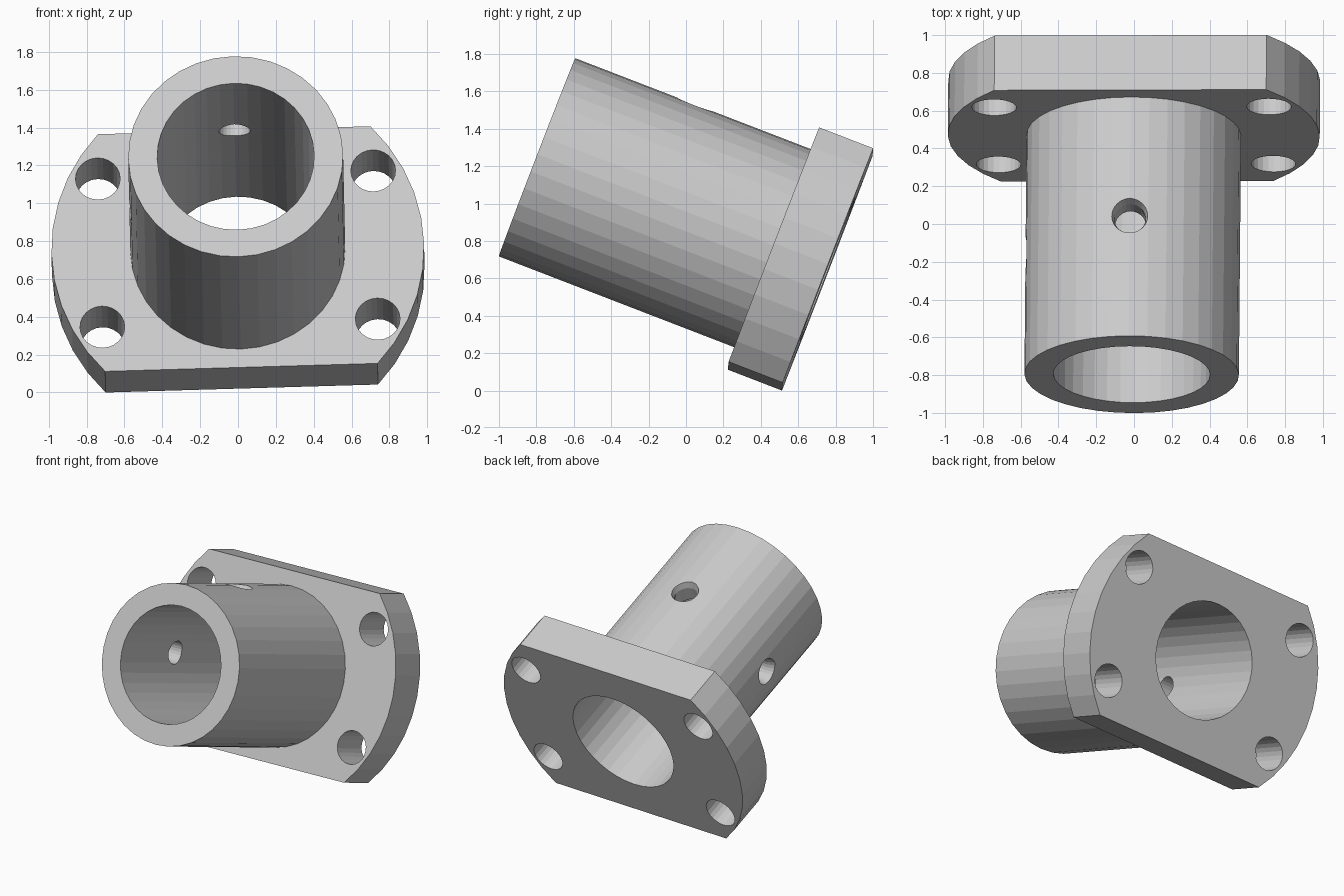
import bpy, bmesh, math
from mathutils import Matrix, Vector

if "Cube" in bpy.data.objects:
    bpy.data.objects.remove(bpy.data.objects["Cube"])

SEG = 36
FLANGE_R, FLANGE_H, FLANGE_T = 0.985, 0.672, 0.31
TUBE_R, BORE_R, LENGTH = 0.568, 0.415, 1.665


def finish(bm, name):
    bmesh.ops.recalc_face_normals(bm, faces=bm.faces)
    mesh = bpy.data.meshes.new(name)
    bm.to_mesh(mesh)
    bm.free()
    obj = bpy.data.objects.new(name, mesh)
    bpy.context.collection.objects.link(obj)
    return obj


def cone(name, r1, r2, z1, z2, place=Matrix(), seg=SEG):
    """Cylinder or cone along local z from z1 to z2, then placed."""
    bm = bmesh.new()
    bmesh.ops.create_cone(bm, cap_ends=True, segments=seg, radius1=r1, radius2=r2,
                          depth=z2 - z1,
                          matrix=place @ Matrix.Translation((0, 0, (z1 + z2) / 2)))
    return finish(bm, name)


def combine(target, tool, operation):
    mod = target.modifiers.new(operation.lower(), 'BOOLEAN')
    mod.operation, mod.solver, mod.object = operation, 'EXACT', tool
    tool.hide_render = True
    bpy.context.view_layer.objects.active = target
    bpy.ops.object.modifier_apply(modifier=mod.name)
    bpy.data.objects.remove(tool)


# Flange: disc with two flats, extruded
bm = bmesh.new()
half = math.asin(FLANGE_H / FLANGE_R)
outline = []
for start in (0, math.pi):
    for i in range(11):
        a = start - half + 2 * half * i / 10
        outline.append(bm.verts.new((FLANGE_R * math.cos(a), FLANGE_R * math.sin(a), 0)))
face = bm.faces.new(outline)
new = bmesh.ops.extrude_face_region(bm, geom=[face])['geom']
bmesh.ops.translate(bm, vec=(0, 0, FLANGE_T),
                    verts=[v for v in new if isinstance(v, bmesh.types.BMVert)])
body = finish(bm, "flanged_bushing")

# Tube and through bore
combine(body, cone("tube", TUBE_R, TUBE_R, 0.1, LENGTH), 'UNION')
combine(body, cone("bore_cutter", BORE_R, BORE_R, -0.2, LENGTH + 0.2), 'DIFFERENCE')

# Four bolt holes
for sx in (-1, 1):
    for sy in (-1, 1):
        place = Matrix.Translation((sx * 0.728, sy * 0.42, 0))
        combine(body, cone("bolt_cutter", 0.118, 0.118, -0.1, FLANGE_T + 0.1, place, 24),
                'DIFFERENCE')

# Two radial holes (top and left) with a small chamfered mouth
for angle in (90, 180):
    place = (Matrix.Translation((0, 0, 0.982)) @ Matrix.Rotation(math.radians(angle), 4, 'Z')
             @ Matrix.Rotation(math.pi / 2, 4, 'Y'))
    combine(body, cone("radial_cutter", 0.083, 0.083, 0.25, 0.75, place, 24), 'DIFFERENCE')
    combine(body, cone("mouth_cutter", 0.083, 0.113, TUBE_R - 0.05, TUBE_R + 0.05, place, 24),
            'DIFFERENCE')

# Tilt the whole part and stand it on the ground
tilt = (Matrix.Rotation(math.radians(-0.5), 4, 'Z')
        @ Matrix.Rotation(math.radians(68.9), 4, 'X')
        @ Matrix.Rotation(math.radians(1.8), 4, 'Z'))
body.data.transform(Matrix.Translation((0, 0.757, 0.652)) @ tilt)
lo = Vector([min(v.co[i] for v in body.data.vertices) for i in range(3)])
hi = Vector([max(v.co[i] for v in body.data.vertices) for i in range(3)])
mid = (lo + hi) / 2
body.data.transform(Matrix.Translation((-mid.x, -mid.y, -lo.z)))
